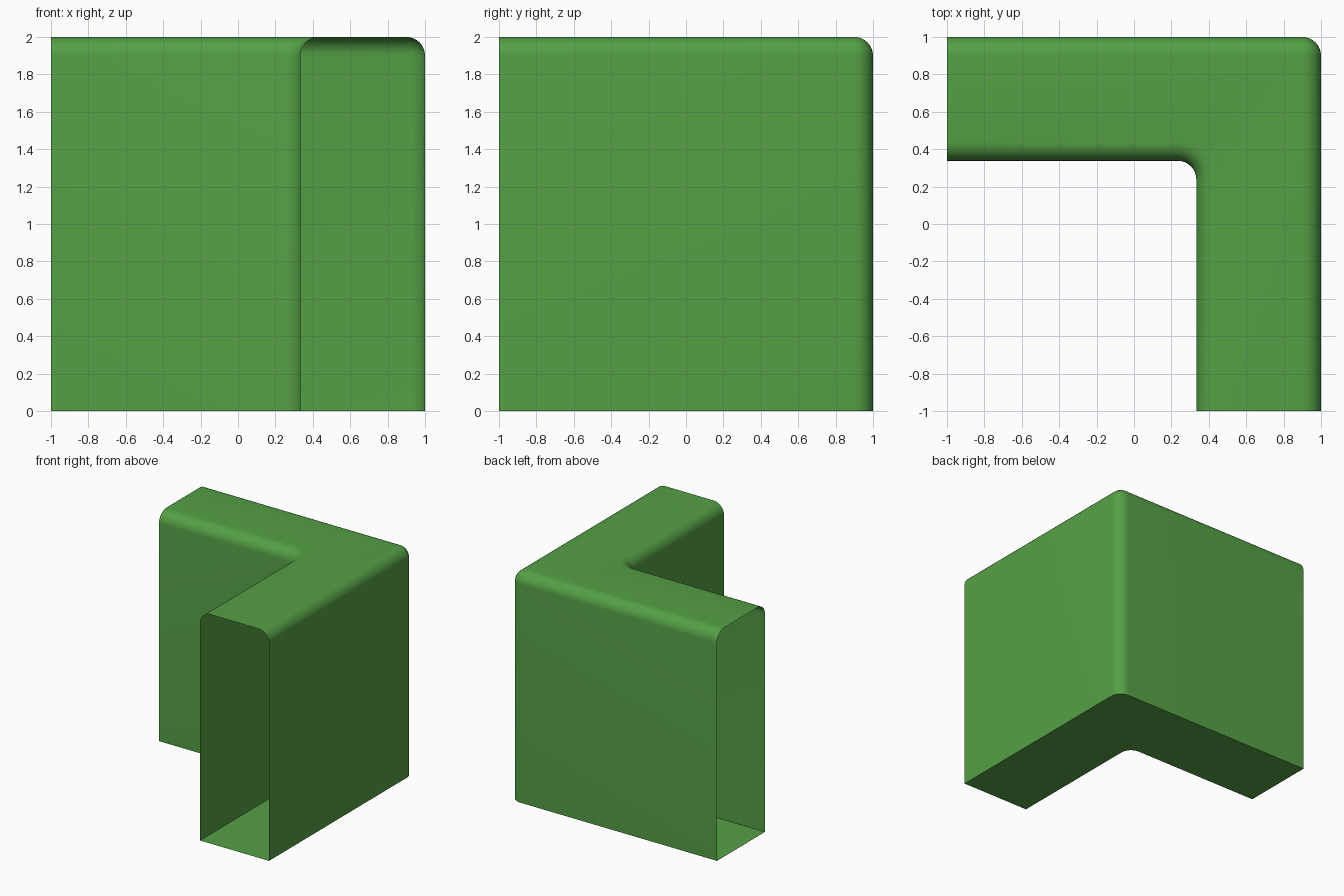
import bpy, bmesh
from math import sin, cos, pi

if "Cube" in bpy.data.objects:
    bpy.data.objects.remove(bpy.data.objects["Cube"])

R, N = 0.1, 8            # fillet radius and segments
IX, IY = 1 / 3, 0.338    # inner wall planes
ANG = [pi / 2 * i / N for i in range(N + 1)]

# Edge profile from the base up: (inset into the wall, height)
profile = [(0, 0)] + [(R - R * cos(a), 2 - R + R * sin(a)) for a in ANG]


def path(wx, wy, radius):
    """Corner path: along the back wall, round the bend, along the side wall."""
    cx, cy = wx - R, wy - R
    bend = [(cx + radius * sin(a), cy + radius * cos(a)) for a in ANG]
    return [(-1, cy + radius)] + bend + [(cx + radius, -1)]


# Outer skin shrinks inward with inset, inner skin grows outward
outer = [[(x, y, z) for x, y in path(1, 1, R - d)] for d, z in profile]
inner = [[(x, y, z) for x, y in path(IX, IY, R + d)] for d, z in profile]
loops = outer + inner[::-1]

# Loft the closed section along the bend; both wall ends stay open
bm = bmesh.new()
grid = [[bm.verts.new(p) for p in loop] for loop in loops]
for k, a in enumerate(grid):
    b = grid[(k + 1) % len(grid)]
    for i in range(len(a) - 1):
        bm.faces.new((a[i], b[i], b[i + 1], a[i + 1]))
bmesh.ops.remove_doubles(bm, verts=bm.verts, dist=1e-4)
bmesh.ops.recalc_face_normals(bm, faces=bm.faces)
top = max(bm.faces, key=lambda f: f.calc_center_median().z)
if top.normal.z < 0:
    bmesh.ops.reverse_faces(bm, faces=bm.faces)

mesh = bpy.data.meshes.new("wall_corner")
bm.to_mesh(mesh)
bm.free()
wall = bpy.data.objects.new("wall_corner", mesh)
bpy.context.collection.objects.link(wall)

# Green finish
green = bpy.data.materials.new("green")
green.diffuse_color = (0.09, 0.35, 0.06, 1)
green.use_nodes = True
green.node_tree.nodes["Principled BSDF"].inputs["Base Color"].default_value = green.diffuse_color
mesh.materials.append(green)

bpy.context.view_layer.objects.active = wall
wall.select_set(True)
bpy.ops.object.shade_smooth_by_angle(angle=pi / 6)
